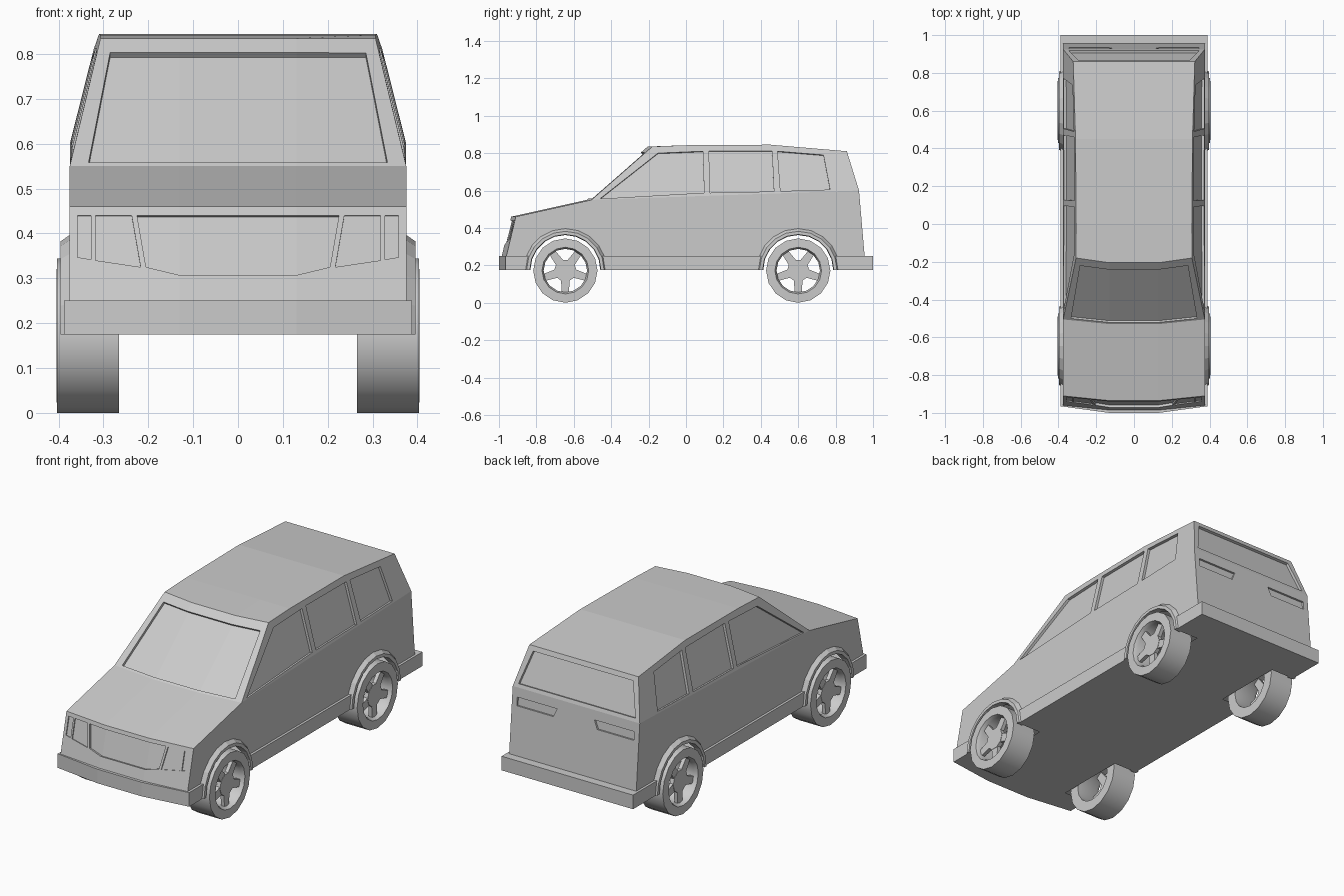
import bpy, bmesh, math
from mathutils import Vector

if "Cube" in bpy.data.objects:
    bpy.data.objects.remove(bpy.data.objects["Cube"])

WHEELS_Y = (-0.645, 0.60)
AXLE_Z = 0.172


def finish(bm, name, smooth=False):
    bmesh.ops.recalc_face_normals(bm, faces=bm.faces)
    me = bpy.data.meshes.new(name)
    bm.to_mesh(me)
    bm.free()
    ob = bpy.data.objects.new(name, me)
    bpy.context.collection.objects.link(ob)
    if smooth:
        bpy.ops.object.select_all(action='DESELECT')
        bpy.context.view_layer.objects.active = ob
        ob.select_set(True)
        bpy.ops.object.shade_smooth_by_angle(angle=math.radians(30))
    return ob


def prism(bm, points, offset):
    """Extrude a polygon by an offset vector."""
    a = [bm.verts.new(p) for p in points]
    b = [bm.verts.new(Vector(p) + Vector(offset)) for p in points]
    bm.faces.new(a)
    bm.faces.new(b[::-1])
    n = len(a)
    for i in range(n):
        bm.faces.new((a[i], b[i], b[(i + 1) % n], a[(i + 1) % n]))


def strip_cutter(bm, top, bottom, normal, depth=0.014):
    """Recess cutter: a strip lying on the surface, thickened along its normal."""
    nrm = Vector(normal).normalized()
    layers = [[[bm.verts.new(Vector(p) + nrm * d) for p in row] for row in (top, bottom)]
              for d in (-depth, 0.04)]
    for t, b in layers:
        for i in range(len(t) - 1):
            bm.faces.new((t[i], t[i + 1], b[i + 1], b[i]))
    loops = [t + b[::-1] for t, b in layers]
    n = len(loops[0])
    for i in range(n):
        j = (i + 1) % n
        bm.faces.new((loops[0][i], loops[0][j], loops[1][j], loops[1][i]))


def lathe(bm, prof, cy, cz, sx, seg, a0=0.0, a1=2 * math.pi):
    """Sweep an (x, r) profile about a sideways axis; closed profile."""
    full = a1 - a0 > 6.2
    rings = []
    for i in range(seg if full else seg + 1):
        a = a0 + (a1 - a0) * i / seg
        rings.append([bm.verts.new((sx * x, cy + r * math.cos(a), cz + r * math.sin(a))) for x, r in prof])
    n = len(prof)
    for i in range(seg):
        p, q = rings[i], rings[(i + 1) % len(rings)]
        for k in range(n):
            bm.faces.new((p[k], p[(k + 1) % n], q[(k + 1) % n], q[k]))
    if not full:
        bm.faces.new(rings[0])
        bm.faces.new(rings[-1])


def cut(ob, cutter):
    m = ob.modifiers.new("cut", 'BOOLEAN')
    m.operation, m.solver, m.object = 'DIFFERENCE', 'EXACT', cutter
    bpy.context.view_layer.update()
    me = bpy.data.meshes.new_from_object(ob.evaluated_get(bpy.context.evaluated_depsgraph_get()))
    ob.modifiers.clear()
    ob.data = me


def bow(x, w=0.375):
    return 0.025 * max(0, abs(x) - 0.13) / (w - 0.13)


def half_width(y, z):
    return 0.375 - 0.25 * max(0, z - (0.55 + 0.034 * (y + 0.53)))


# Body: side profile swept over four columns, bowed at the front
profile = [(-0.985, 0.25), (-0.935, 0.46), (-0.53, 0.55), (-0.205, 0.835), (0.0, 0.842),
           (0.45, 0.845), (0.86, 0.81), (0.925, 0.60), (0.955, 0.25)]
bm = bmesh.new()
rows = []
for i, (y, z) in enumerate(profile):
    w = half_width(y, z)
    rows.append([bm.verts.new((x, y + (bow(x, w) if i < 4 else 0), z)) for x in (-w, -0.13, 0.13, w)])
for p, q in zip(rows, rows[1:]):
    for k in range(3):
        bm.faces.new((p[k], p[k + 1], q[k + 1], q[k]))
for k in (0, 3):
    bm.faces.new([rows[i][k] for i in (0, 1, 2, 7, 8)])
    bm.faces.new([rows[i][k] for i in range(2, 8)])
bm.faces.new(rows[0] + rows[-1][::-1])
body = finish(bm, "body")

# Lower band: bumpers, sills and floor
bm = bmesh.new()
prism(bm, [(-0.388, -0.965, 0.175), (-0.13, -1, 0.175), (0.13, -1, 0.175), (0.388, -0.965, 0.175),
           (0.388, 1, 0.175), (-0.388, 1, 0.175)], (0, 0, 0.075))
band = finish(bm, "bumper_band")

# Recess cutters: windows, grille and lamps
bm = bmesh.new()


def on_line(a, b, z):
    return a[0] + (b[0] - a[0]) * (z - a[1]) / (b[1] - a[1])


def nose(x, z):
    return (x, on_line(profile[0], profile[1], z) + bow(x), z)


def screen(x, z, w):
    return (x, on_line(profile[2], profile[3], z) + bow(x, w), z)


def tail(x, z):
    a, b = (profile[6], profile[7]) if z > 0.6 else (profile[7], profile[8])
    return (x, on_line(a, b, z), z)


strip_cutter(bm, [screen(x, 0.803, 0.318) for x in (-0.285, -0.13, 0.13, 0.285)],
             [screen(x, 0.558, 0.373) for x in (-0.333, -0.13, 0.13, 0.333)], (0, -0.285, 0.325))
strip_cutter(bm, [tail(x, 0.785) for x in (-0.295, 0.295)],
             [tail(x, 0.618) for x in (-0.345, 0.345)], (0, 0.21, 0.065))
strip_cutter(bm, [nose(x, 0.44) for x in (-0.225, -0.13, 0.13, 0.225)],
             [nose(x, z) for x, z in ((-0.205, 0.325), (-0.13, 0.307), (0.13, 0.307), (0.205, 0.325))],
             (0, -1, 0.24))
side_windows = [((-0.15, 0.80), (0.09, 0.81), (-0.46, 0.556), (0.097, 0.588)),
                ((0.123, 0.812), (0.46, 0.812), (0.128, 0.588), (0.47, 0.595)),
                ((0.49, 0.81), (0.735, 0.79), (0.505, 0.597), (0.77, 0.605))]
for s in (-1, 1):
    for win in side_windows:
        p = [(s * half_width(y, z), y, z) for y, z in win]
        strip_cutter(bm, p[:2], p[2:], (s, 0, 0.25))
    strip_cutter(bm, [nose(s * 0.237, 0.44), nose(s * 0.318, 0.44)],
                 [nose(s * 0.217, 0.325), nose(s * 0.318, 0.34)], (0, -1, 0.24), 0.006)
    strip_cutter(bm, [nose(s * 0.328, 0.44), nose(s * 0.358, 0.44)],
                 [nose(s * 0.328, 0.342), nose(s * 0.358, 0.347)], (0, -1, 0.24), 0.006)
    strip_cutter(bm, [tail(s * 0.11, 0.55), tail(s * 0.345, 0.55)],
                 [tail(s * 0.13, 0.505), tail(s * 0.345, 0.505)], (0, 1, 0.08), 0.01)
cutter = finish(bm, "recess_cutter")
cut(body, cutter)
bpy.data.objects.remove(cutter)

# Wheel openings, leaving the shell open behind them
bm = bmesh.new()
for s in (-1, 1):
    for wy in WHEELS_Y:
        c = [(s * 0.25, wy + 0.195 * math.cos(i * math.pi / 12), 0.175 + 0.195 * math.sin(i * math.pi / 12 + 1e-4))
             for i in range(24)]
        prism(bm, c, (s * 0.25, 0, 0))
cutter = finish(bm, "wheel_cutter")
for ob in (body, band):
    cut(ob, cutter)
    bm = bmesh.new()
    bm.from_mesh(ob.data)
    dead = []
    for f in bm.faces:
        in_well = any(all(abs(math.hypot(v.co.y - wy, v.co.z - 0.175) - 0.195) < 0.004 for v in f.verts)
                      for wy in WHEELS_Y)
        inner_floor = ob is body and all(v.co.z < 0.251 for v in f.verts)
        if in_well or inner_floor:
            dead.append(f)
    bmesh.ops.delete(bm, geom=dead, context='FACES')
    bm.to_mesh(ob.data)
    bm.free()
bpy.data.objects.remove(cutter)

for s, side in ((-1, "left"), (1, "right")):
    for wy, end in zip(WHEELS_Y, ("front", "rear")):
        # Arch flare
        bm = bmesh.new()
        lathe(bm, [(0.37, 0.225), (0.396, 0.207), (0.396, 0.19), (0.36, 0.187)], wy, 0.175, s, 10, 0, math.pi)
        finish(bm, f"{end}_{side}_arch")
        # Tyre and rim barrel
        bm = bmesh.new()
        lathe(bm, [(0.265, 0.172), (0.403, 0.172), (0.405, 0.125), (0.385, 0.116), (0.265, 0.116)],
              wy, AXLE_Z, s, 16)
        finish(bm, f"{end}_{side}_tyre", True)
        # Hub and five spokes
        bm = bmesh.new()
        prism(bm, [(s * 0.365, wy + 0.06 * math.cos(i * math.pi / 5), AXLE_Z + 0.06 * math.sin(i * math.pi / 5))
                   for i in range(10)], (s * 0.022, 0, 0))
        for k in range(5):
            a = math.radians(-90 + 72 * k)
            u, v = (math.cos(a), math.sin(a)), (-math.sin(a), math.cos(a))
            prism(bm, [(s * 0.365, wy + r * u[0] + t * v[0], AXLE_Z + r * u[1] + t * v[1])
                       for r, t in ((0.04, -0.024), (0.116, -0.019), (0.116, 0.019), (0.04, 0.024))],
                  (s * 0.02, 0, 0))
        finish(bm, f"{end}_{side}_spokes")
